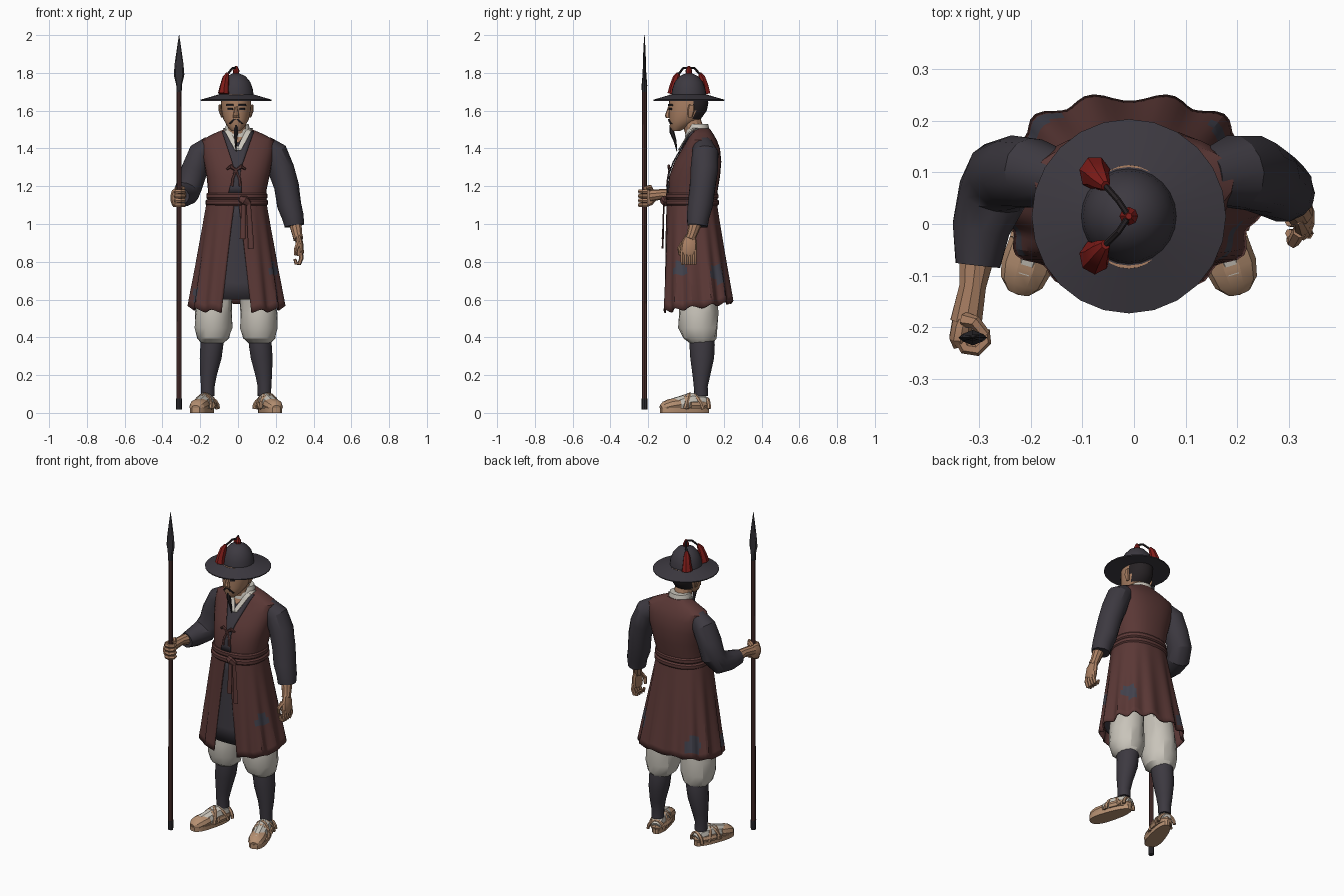
import bpy, bmesh, math
from mathutils import Vector as V
from math import sin, cos, pi

COLS = {"maroon_cloth": (.105, .040, .037), "dark_cloth": (.046, .041, .052), "skin": (.40, .215, .125),
        "white_cloth": (.58, .55, .49), "straw": (.46, .275, .165), "red_tassel": (.22, .012, .010),
        "iron": (.03, .028, .033), "black_hair": (.02, .016, .018), "shaft_wood": (.075, .03, .028),
        "patch_cloth": (.055, .055, .075)}
MATS = {}
for k, c in COLS.items():
    MATS[k] = bpy.data.materials.new(k)
    MATS[k].diffuse_color = (*c, 1)


def grid(name, f, nu, nv, mats, wrap=False, cap=False, thick=0, rule=None):
    """Surface from f(u, v); wrap closes u, cap closes both ends, rule picks material index."""
    bm = bmesh.new()
    cols = nu if wrap else nu + 1
    rows = [[bm.verts.new(f(i / nu, j / nv)) for i in range(cols)] for j in range(nv + 1)]
    for j in range(nv):
        for i in range(nu):
            k = (i + 1) % cols
            bm.faces.new((rows[j][i], rows[j][k], rows[j + 1][k], rows[j + 1][i]))
    if cap:
        bm.faces.new(rows[0][::-1])
        bm.faces.new(rows[-1])
    bmesh.ops.recalc_face_normals(bm, faces=bm.faces)
    if rule:
        for fc in bm.faces:
            fc.material_index = rule(fc.calc_center_median())
    me = bpy.data.meshes.new(name)
    bm.to_mesh(me)
    bm.free()
    ob = bpy.data.objects.new(name, me)
    bpy.context.collection.objects.link(ob)
    for m in mats.split():
        me.materials.append(MATS[m])
    if thick:
        md = ob.modifiers.new("thickness", 'SOLIDIFY')
        md.thickness, md.offset = thick, 0
    return ob


def spow(x, p):
    return math.copysign(abs(x) ** p, x)


def loft(name, prof, n, mats, p=1, wob=0, rule=None):
    """Stack of level ovals (z, cx, cy, rx, ry)."""
    def f(u, v):
        z, cx, cy, rx, ry = prof[round(v * (len(prof) - 1))]
        a = 2 * pi * u
        w = 1 + wob * sin(5 * a + 45 * z)
        return cx + rx * w * spow(sin(a), p), cy - ry * w * spow(cos(a), p), z
    return grid(name, f, n, len(prof) - 1, mats, True, True, rule=rule)


def tube(name, pts, n, mat, ref=(1, 0, 0), flat=1, wob=0):
    """Round limb through (x, y, z, radius); flat squashes it along ref."""
    P = [V(q[:3]) for q in pts]
    def f(u, v):
        i = round(v * (len(P) - 1))
        t = (P[min(i + 1, len(P) - 1)] - P[max(i - 1, 0)]).normalized()
        s = t.cross(V(ref)).normalized()
        a, r = 2 * pi * u, pts[i][3]
        r *= 1 + wob * sin(3 * a + 2.5 * i)
        return P[i] + s * r * cos(a) + s.cross(t) * r * flat * sin(a)
    return grid(name, f, n, len(P) - 1, mat, True, True)


def lerp_rows(rows, z):
    for a, b in zip(rows, rows[1:]):
        if min(a[0], b[0]) - 1e-6 <= z <= max(a[0], b[0]) + 1e-6:
            k = (z - a[0]) / (b[0] - a[0])
            return [x + (y - x) * k for x, y in zip(a, b)]
    return rows[-1]


def drape(name, prof, p, rows, mat, off):
    """Thin plate laid on the front of a loft; rows are (z, x_left, x_right)."""
    def f(u, v):
        z, x0, x1 = lerp_rows(rows, rows[0][0] + v * (rows[-1][0] - rows[0][0]))
        x = x0 + (x1 - x0) * u
        _, cx, cy, rx, ry = lerp_rows(prof, z)
        k = min(1, abs((x - cx) / rx))
        return x, cy - ry * (1 - k ** (2 / p)) ** (p / 2) - off, z
    return grid(name, f, 6, 10, mat, thick=.006)


# Vest body
TORSO = [(1.10, -.006, .03, .15, .125), (1.18, -.004, .037, .155, .131), (1.25, 0, .045, .166, .135),
         (1.33, 0, .063, .182, .124), (1.40, 0, .08, .194, .10), (1.445, 0, .085, .193, .078),
         (1.48, 0, .083, .125, .06), (1.505, 0, .08, .065, .045)]
loft("vest_body", TORSO, 28, "maroon_cloth", .85)
drape("robe_front", TORSO, .85, [(1.49, -.085, .085), (1.42, -.062, .06), (1.30, -.022, .018),
                                (1.27, -.024, .012), (1.165, -.05, .02)], "dark_cloth", .006)
drape("chest_skin", TORSO, .85, [(1.50, -.055, .055), (1.43, -.006, .004)], "skin", .012)
for s in (-1, 1):
    drape("white_collar_strip", TORSO, .85, [(1.505, s * .045, s * .078), (1.39, s * -.008, s * .016)],
          "white_cloth", .014)
loft("neck_collar", [(1.46, -.003, .062, .075, .068), (1.50, -.003, .062, .07, .062),
                     (1.53, -.003, .065, .06, .052)], 14, "white_cloth")
tube("neck", [(-.003, .06, 1.44, .052), (-.008, .025, 1.56, .05)], 12, "skin")

# Pleated skirt, open at the front, and the robe beneath it
def skirt(scale, a0, a1, hem, pleat, split):
    def f(u, t):
        rx = .152 + .094 * t
        ga = math.asin((.004 + .064 * t) / rx) if split else 0
        a = (ga + (2 * pi - 2 * ga) * u) if split else a0 + (a1 - a0) * u
        w = scale * (1 + pleat * t * cos(13 * a))
        h = hem - .025 * cos(a) + pleat * .2 * cos(13 * a)
        return (-.008 + rx * w * spow(sin(a), .85),
                .03 + .03 * t - (.127 + .056 * t) * w * spow(cos(a), .85), 1.13 + t * (h - 1.13))
    return f

PATCHES = [(.21, -.04, .76, .05), (.19, .18, .74, .055), (-.19, .2, .66, .055), (-.24, -.03, .63, .04)]
def patched(c):
    return int(any((c - V(q[:3])).length < q[3] for q in PATCHES))
grid("pleated_skirt", skirt(1, 0, 0, .56, .045, True), 91, 16, "maroon_cloth patch_cloth", thick=.008, rule=patched)
grid("under_robe", skirt(.93, -.9, .9, .625, 0, False), 16, 6, "dark_cloth", thick=.008)

# Belt, knot and hanging tails, chest bow
for z, g in ((1.147, .012), (1.113, .016)):
    loft("belt_band", [(z - .018, -.006, .032, .148 + g * .5, .125 + g * .5), (z - .008, -.006, .032, .15 + g, .127 + g),
                       (z + .01, -.006, .032, .15 + g, .127 + g), (z + .018, -.006, .032, .15 + g * .5, .127 + g * .5)],
         28, "maroon_cloth", .85)
tube("belt_knot", [(.01, -.112, 1.135, .016), (.035, -.12, 1.125, .026), (.06, -.11, 1.105, .016)], 8, "maroon_cloth", (0, 1, 0), .7)
for x, z, dx in ((.03, .92, -.005), (.055, .87, .015)):
    tube("belt_tail", [(x, -.118, 1.12, .012), (x + dx * .5, -.12, 1.0, .014), (x + dx, -.124, z, .016)], 6, "maroon_cloth", (0, 1, 0), .35)
for s in (-1, 1):
    tube("bow_loop", [(-.01, -.09, 1.285, .007), (-.01 + s * .028, -.092, 1.305, .012), (-.01 + s * .05, -.083, 1.29, .005)],
         6, "maroon_cloth", (0, 1, 0), .6)
    tube("bow_tail", [(-.01, -.09, 1.285, .006), (-.01 + s * .018, -.098, 1.24, .008), (-.01 + s * .022, -.102, 1.2, .008)],
         6, "maroon_cloth", (0, 1, 0), .5)

# Sleeves
tube("hanging_sleeve", [(.14, .09, 1.42, .05), (.195, .1, 1.375, .068), (.23, .098, 1.29, .07), (.255, .088, 1.2, .066),
                        (.272, .075, 1.1, .064), (.29, .065, 1.04, .058), (.298, .06, .99, .052)], 14, "dark_cloth", (0, 1, 0), 1.05, .03)
tube("raised_sleeve", [(-.14, .09, 1.42, .05), (-.195, .1, 1.375, .068), (-.23, .1, 1.29, .07), (-.255, .095, 1.21, .07),
                       (-.275, .06, 1.16, .068), (-.295, -.01, 1.148, .057), (-.303, -.08, 1.147, .044)], 14, "dark_cloth", (1, .1, 0), 1, .03)

# Hanging hand
tube("hanging_forearm", [(.3, .055, 1.02, .036), (.315, .03, .94, .027), (.32, .02, .92, .027)], 10, "skin")
tube("hanging_palm", [(.318, .025, .94, .026), (.325, .018, .90, .042), (.328, .012, .85, .044), (.325, .012, .83, .036)],
     10, "skin", (1, 0, 0), .5)
for i in range(4):
    y = -.018 + i * .021
    tube("hanging_finger", [(.33, y, .86, .012), (.336, y, .82, .012), (.325, y, .79, .011), (.307, y, .793, .01), (.3, y, .815, .008)],
         6, "skin", (0, 1, 0))
tube("hanging_thumb", [(.32, -.015, .9, .014), (.308, -.035, .87, .012), (.302, -.03, .835, .008)], 6, "skin")

# Gripping hand on the spear
SX, SY = -.312, -.22
tube("gripping_forearm", [(-.303, -.05, 1.15, .038), (-.312, -.12, 1.158, .027), (-.325, -.19, 1.15, .032)], 10, "skin")
tube("gripping_palm", [(-.322, -.16, 1.153, .024), (-.332, -.19, 1.145, .046), (-.336, -.22, 1.138, .05), (-.332, -.238, 1.138, .04)],
     10, "skin", (1, 0, 0), .45)
for i in range(4):
    arc = [pi * (1 + .3 * k) for k in range(5)]
    tube("gripping_finger", [(SX + .025 * cos(a), SY + .025 * sin(a), 1.1 + i * .024, .0125) for a in arc], 6, "skin", (0, 0, 1))
tube("gripping_thumb", [(-.328, -.185, 1.18, .015), (-.308, -.19, 1.195, .013), (-.288, -.215, 1.19, .011)], 6, "skin", (0, 0, 1))

# Spear
tube("spear_shaft", [(SX, SY, .03, .014), (SX, SY, 1.74, .0125)], 8, "shaft_wood")
tube("spear_ferrule", [(SX, SY, .018, .015), (SX, SY, .075, .0165)], 8, "iron")
loft("spear_blade", [(z, SX, SY, a, b) for z, a, b in ((1.70, .014, .014), (1.735, .015, .015), (1.79, .028, .01),
                                                       (1.85, .023, .008), (1.92, .013, .006), (2.0, .001, .001))], 8, "iron")

# Head with hair at the back
HEAD = [(1.492, -.01, -.052, .022, .02), (1.515, -.01, -.035, .045, .05), (1.555, -.01, -.005, .068, .083),
        (1.6, -.01, .01, .077, .1), (1.64, -.01, .014, .08, .104), (1.685, -.01, .014, .078, .1)]
loft("head", HEAD, 28, "skin black_hair", .95, rule=lambda c: int(c.y > .035 and c.z > 1.52))
loft("nose", [(1.562, -.01, -.09, .017, .016), (1.575, -.01, -.094, .016, .018), (1.625, -.01, -.085, .007, .008)], 8, "skin")
for s in (-1, 1):
    ex = -.01 + s * .014
    drape("eyebrow", HEAD, .95, [(1.634, ex, ex + s * .036), (1.625, ex, ex + s * .038)], "black_hair", .003)
    drape("eye", HEAD, .95, [(1.613, ex + s * .004, ex + s * .03), (1.604, ex + s * .004, ex + s * .03)], "black_hair", .002)
    drape("moustache", HEAD, .95, [(1.556, -.01, -.01 + s * .014), (1.53, -.01 + s * .03, -.01 + s * .038)], "black_hair", .004)
    tube("ear", [(-.01 + s * .074, .022, 1.565, .012), (-.01 + s * .084, .026, 1.60, .019), (-.01 + s * .086, .03, 1.63, .015)],
         8, "skin", (1, 0, 0), .45)
tube("goatee", [(-.01, -.078, 1.525, .010), (-.01, -.076, 1.49, .013), (-.012, -.058, 1.44, .008), (-.01, -.048, 1.385, .002)], 6, "black_hair")

# Wide-brimmed hat with cords and tassels
loft("hat", [(z, -.01, .015, r, r) for z, r in ((1.66, .075), (1.652, .187), (1.658, .188), (1.686, .092), (1.715, .088),
                                               (1.752, .075), (1.782, .05), (1.797, .018))], 24, "dark_cloth")
loft("hat_knob", [(1.79, -.01, .015, .014, .014), (1.812, -.01, .015, .018, .018), (1.836, -.01, .015, .006, .006)], 8, "red_tassel")
for s in (-1, 1):
    y = .017 + s * .077
    tube("tassel_cord", [(-.01, .015, 1.828, .006), (-.03, .015 + s * .03, 1.825, .006), (-.057, y - s * .018, 1.79, .006)],
         6, "black_hair", (0, 0, 1))
    tube("hat_tassel", [(-.055, y - s * .02, 1.797, .01), (-.064, y - s * .01, 1.775, .02), (-.072, y, 1.73, .027),
                        (-.076, y + s * .004, 1.69, .034)], 7, "red_tassel", (1, 0, 0), .9)

# Legs and straw sandals
for s in (-1, 1):
    o = -.01
    loft("baggy_trouser", [(.37, o + s * .125, .08, .06, .062), (.395, o + s * .122, .072, .085, .088), (.45, o + s * .12, .065, .1, .104),
                           (.53, o + s * .12, .065, .098, .104), (.62, o + s * .112, .065, .093, .1), (.76, o + s * .09, .06, .085, .09)],
         14, "white_cloth", 1, .03)
    loft("legging", [(.09, o + s * .15, .08, .036, .036), (.14, o + s * .15, .078, .037, .037), (.2, o + s * .146, .082, .045, .047),
                     (.29, o + s * .135, .086, .059, .063), (.36, o + s * .128, .085, .062, .067), (.41, o + s * .125, .083, .06, .064)],
         14, "dark_cloth", 1, .012)
    d = V((s * .075, -.245, 0))
    lat = V((.245, s * .075, 0)).normalized()
    def foot(t, u, z):
        return V((o + s * .138, .115, z)) + d * t + lat * u
    def sole(u, v):
        a = 2 * pi * u
        return foot(.5 + .53 * spow(cos(a), .8), (.047 + .009 * cos(a)) * spow(sin(a), .8), .026 * v)
    grid("sandal_sole", sole, 20, 1, "straw", True, True)
    tube("sock", [(*foot(t, 0, z), r) for t, z, r in ((-.0, .045, .026), (.12, .06, .038), (.35, .063, .043),
                                                      (.6, .045, .042), (.85, .035, .034))], 10, "white_cloth", (0, 0, 1), 1.05)
    tube("sandal_toe", [(*foot(t, 0, z), r) for t, z, r in ((.62, .045, .047), (.8, .038, .05), (.93, .03, .042), (1.01, .025, .022))],
         10, "straw", (0, 0, 1), .75)
    for t0, t1, h in ((.5, .5, .068), (.15, .55, .075), (.55, .22, .078), (.03, .03, .055)):
        pts = [(*foot(t0 + (t1 - t0) * k / 8, .049 * cos(pi * k / 8), .022 + h * sin(pi * k / 8)), .009) for k in range(9)]
        tube("sandal_strap", pts, 6, "straw", tuple(d), 1.2)
    rim = [(*foot(.42 - .42 * sin(pi * k / 8), .047 * cos(pi * k / 8), .04), .013) for k in range(9)]
    tube("sandal_rim", rim, 6, "straw", (0, 0, 1), 1.5)

# Soft shading with crisp creases
for ob in bpy.context.collection.objects:
    ob.select_set(True)
    bpy.context.view_layer.objects.active = ob
bpy.ops.object.shade_smooth_by_angle(angle=math.radians(28))
